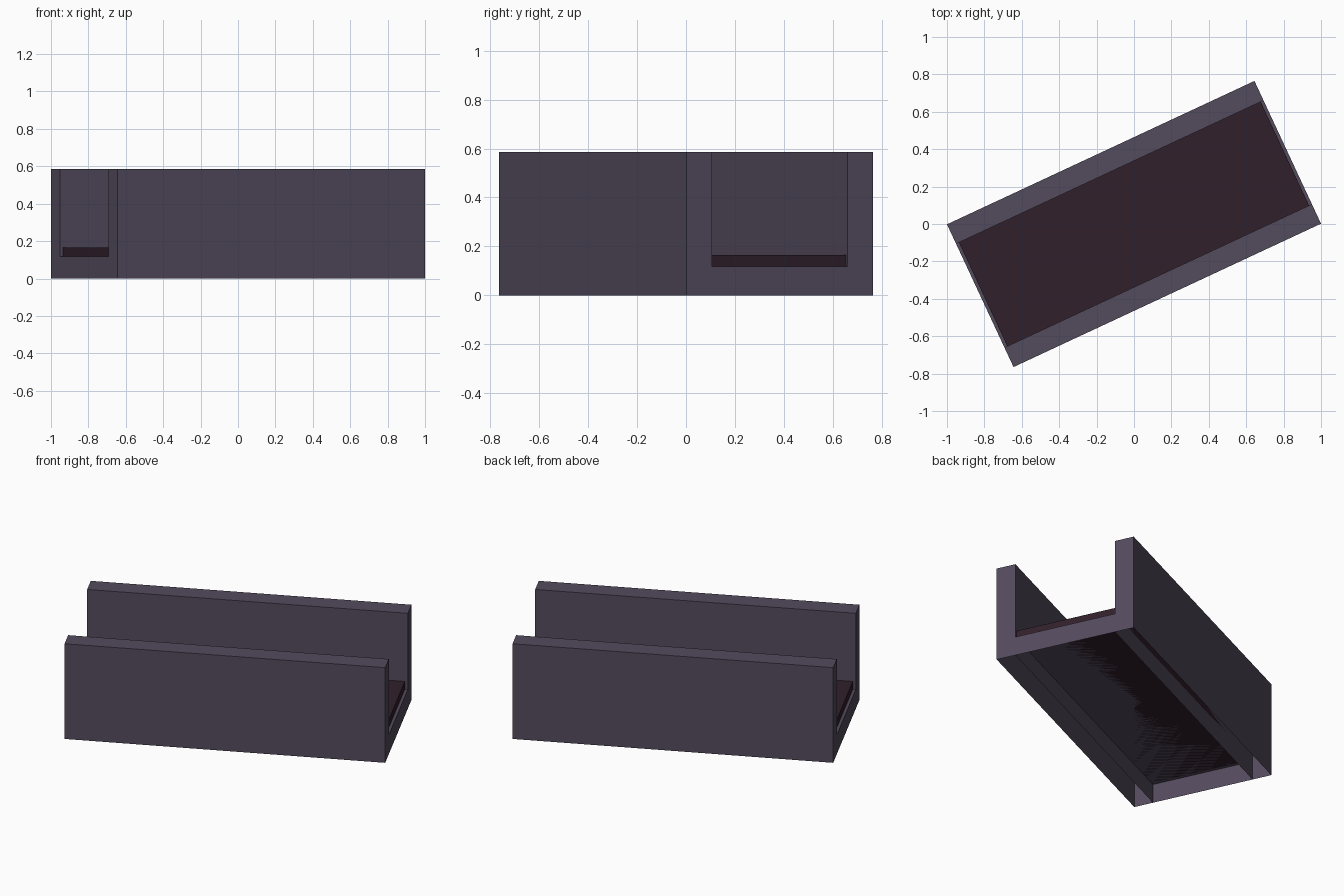
import bpy, bmesh, math
from mathutils import Matrix

if "Cube" in bpy.data.objects:
    bpy.data.objects.remove(bpy.data.objects["Cube"])

ANGLE = math.radians(25)
L, W, H = 1.814, 0.842, 0.585      # overall length, width, height
T, FLOOR = 0.115, 0.117            # wall thickness, floor height
TURN = Matrix.Rotation(ANGLE, 4, 'Z')


def material(name, rgb):
    m = bpy.data.materials.new(name)
    m.diffuse_color = (*rgb, 1)
    m.use_nodes = True
    m.node_tree.nodes["Principled BSDF"].inputs["Base Color"].default_value = m.diffuse_color
    return m


stone = material("purple grey", (0.088, 0.070, 0.110))
lining = material("dark maroon", (0.030, 0.014, 0.024))


def box(name, x, y, z, mat, open_bottom=False):
    """Box spanning the given ranges, turned with the whole trough."""
    bm = bmesh.new()
    bmesh.ops.create_cube(bm, size=1)
    for v in bm.verts:
        v.co = [r[0] if c < 0 else r[1] for c, r in zip(v.co, (x, y, z))]
    if open_bottom:
        low = [f for f in bm.faces if f.normal.z < -0.9]
        bmesh.ops.delete(bm, geom=low, context='FACES_ONLY')
    bm.transform(TURN)
    me = bpy.data.meshes.new(name)
    bm.to_mesh(me)
    bm.free()
    me.materials.append(mat)
    ob = bpy.data.objects.new(name, me)
    bpy.context.collection.objects.link(ob)


ends = (-L / 2, L / 2)
inner = W / 2 - T

# Hollow side walls, open underneath
box("back_wall", ends, (inner, W / 2), (0, H), stone, True)
box("front_wall", ends, (-W / 2, -inner), (0, H), stone, True)

# Hollow channel floor
box("channel_floor", ends, (-inner, inner), (0, FLOOR), stone, True)

# Dark slab lying in the channel, just short of both ends
box("channel_lining", (-L / 2 + 0.017, L / 2 - 0.017), (-inner, inner),
    (FLOOR, 0.165), lining)
